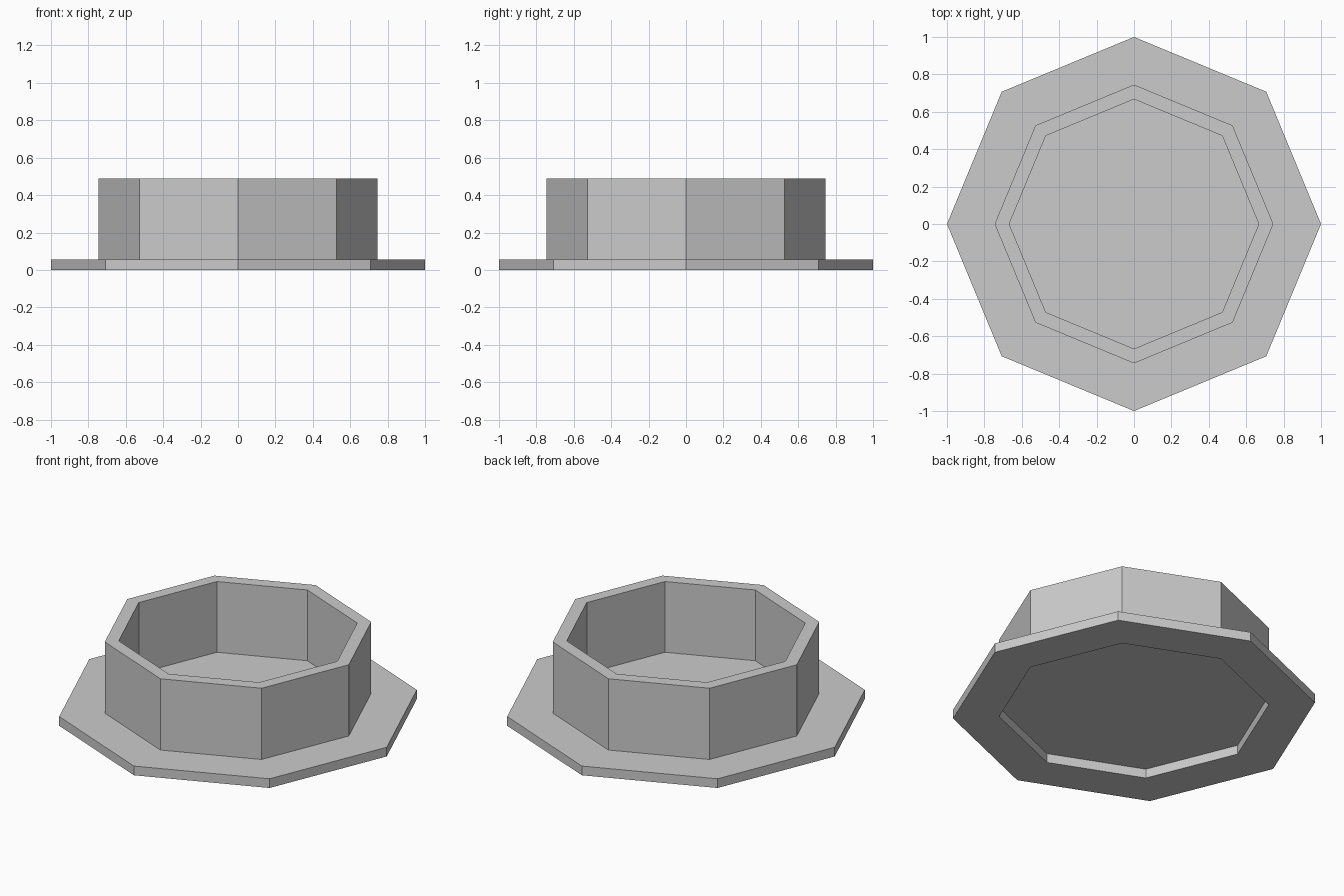
import bpy
import bmesh
from math import cos, sin, pi

SIDES = 8
BRIM_R, CUP_R, BORE_R = 1.0, 0.745, 0.667
BRIM_Z, FLOOR_Z, TOP_Z = 0.056, 0.059, 0.489

cube = bpy.data.objects.get("Cube")
if cube:
    bpy.data.objects.remove(cube, do_unlink=True)

grey = bpy.data.materials.new("plain_grey")
grey.use_nodes = True
colour = (0.6, 0.6, 0.6, 1)
grey.diffuse_color = colour
grey.node_tree.nodes["Principled BSDF"].inputs["Base Color"].default_value = colour


def octagon(bm, radius, z):
    """Ring of vertices with corners on the axes."""
    angles = [2 * pi * i / SIDES for i in range(SIDES)]
    return [bm.verts.new((radius * cos(a), radius * sin(a), z)) for a in angles]


def lathe(name, profile, closed):
    """Sweep (radius, z) points round z; an open profile gets capped ends."""
    bm = bmesh.new()
    rings = [octagon(bm, r, z) for r, z in profile]
    pairs = list(zip(rings, rings[1:]))
    if closed:
        pairs.append((rings[-1], rings[0]))
    else:
        bm.faces.new(rings[0])
        bm.faces.new(rings[-1])
    for a, b in pairs:
        for i in range(SIDES):
            j = (i + 1) % SIDES
            bm.faces.new((a[i], a[j], b[j], b[i]))
    bmesh.ops.recalc_face_normals(bm, faces=bm.faces)
    mesh = bpy.data.meshes.new(name)
    bm.to_mesh(mesh)
    bm.free()
    mesh.materials.append(grey)
    obj = bpy.data.objects.new(name, mesh)
    bpy.context.collection.objects.link(obj)
    return obj


# Flat brim, open in the middle so the underside is recessed
lathe("brim", [(CUP_R, 0), (BRIM_R, 0), (BRIM_R, BRIM_Z), (CUP_R, BRIM_Z)], True)

# Open-topped cup with a thin floor level with the brim
lathe("cup", [(CUP_R, BRIM_Z), (CUP_R, TOP_Z), (BORE_R, TOP_Z), (BORE_R, FLOOR_Z)], False)
